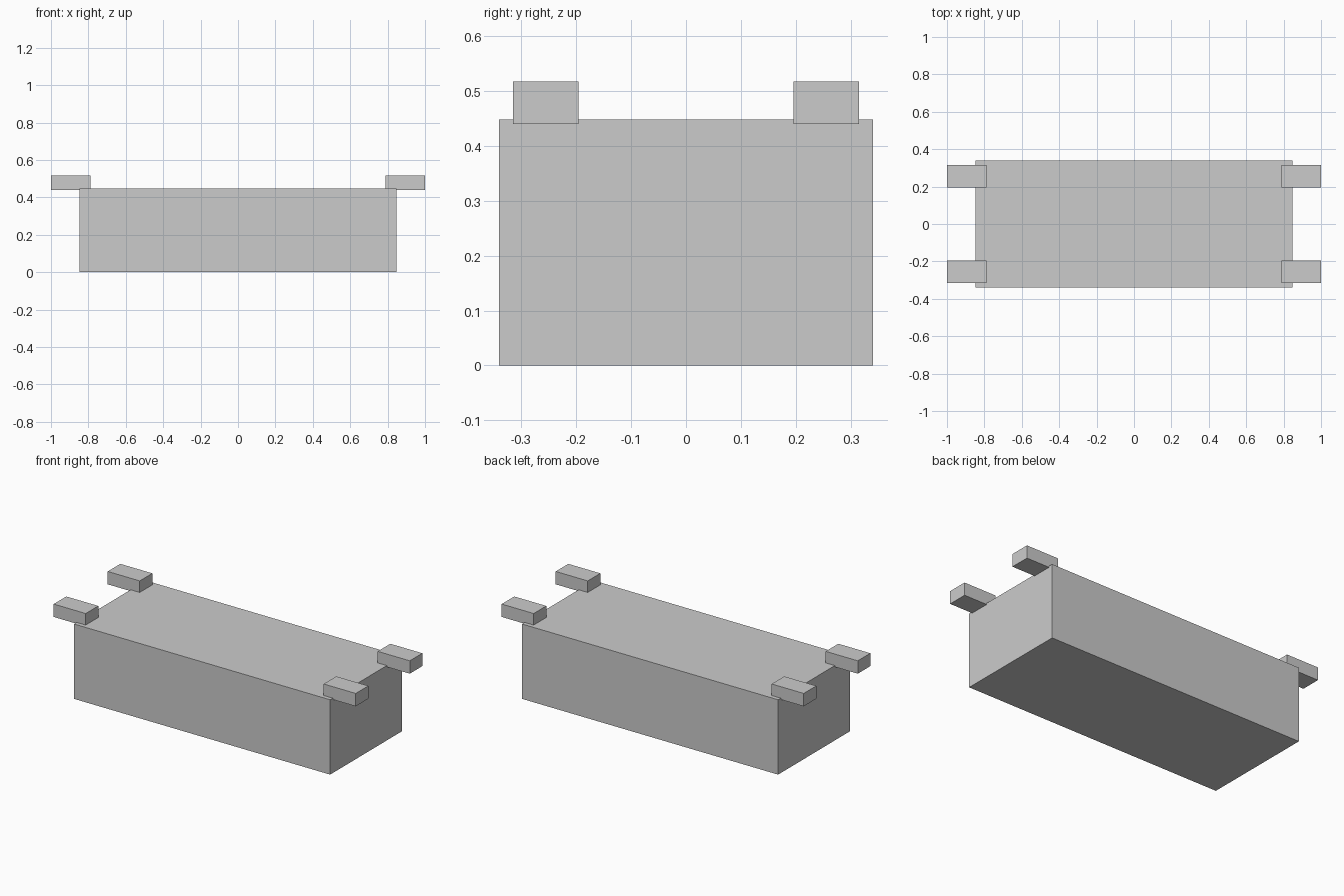
import bpy

if "Cube" in bpy.data.objects:
    bpy.data.objects.remove(bpy.data.objects["Cube"])


def box(name, lo, hi):
    """Axis-aligned box between two corners."""
    size = [b - a for a, b in zip(lo, hi)]
    centre = [(a + b) / 2 for a, b in zip(lo, hi)]
    bpy.ops.mesh.primitive_cube_add(size=1, location=centre)
    ob = bpy.context.object
    ob.name = name
    ob.scale = size
    bpy.ops.object.transform_apply(location=True, rotation=False, scale=True)
    return ob


# Main block
box("body", (-0.848, -0.34, 0), (0.848, 0.34, 0.448))

# Four carrying handles overhanging the ends, mirrored from one corner
handle = box("handles", (0.788, 0.196, 0.44), (1.0, 0.315, 0.517))
mirror = handle.modifiers.new("mirror", "MIRROR")
mirror.use_axis = (True, True, False)
